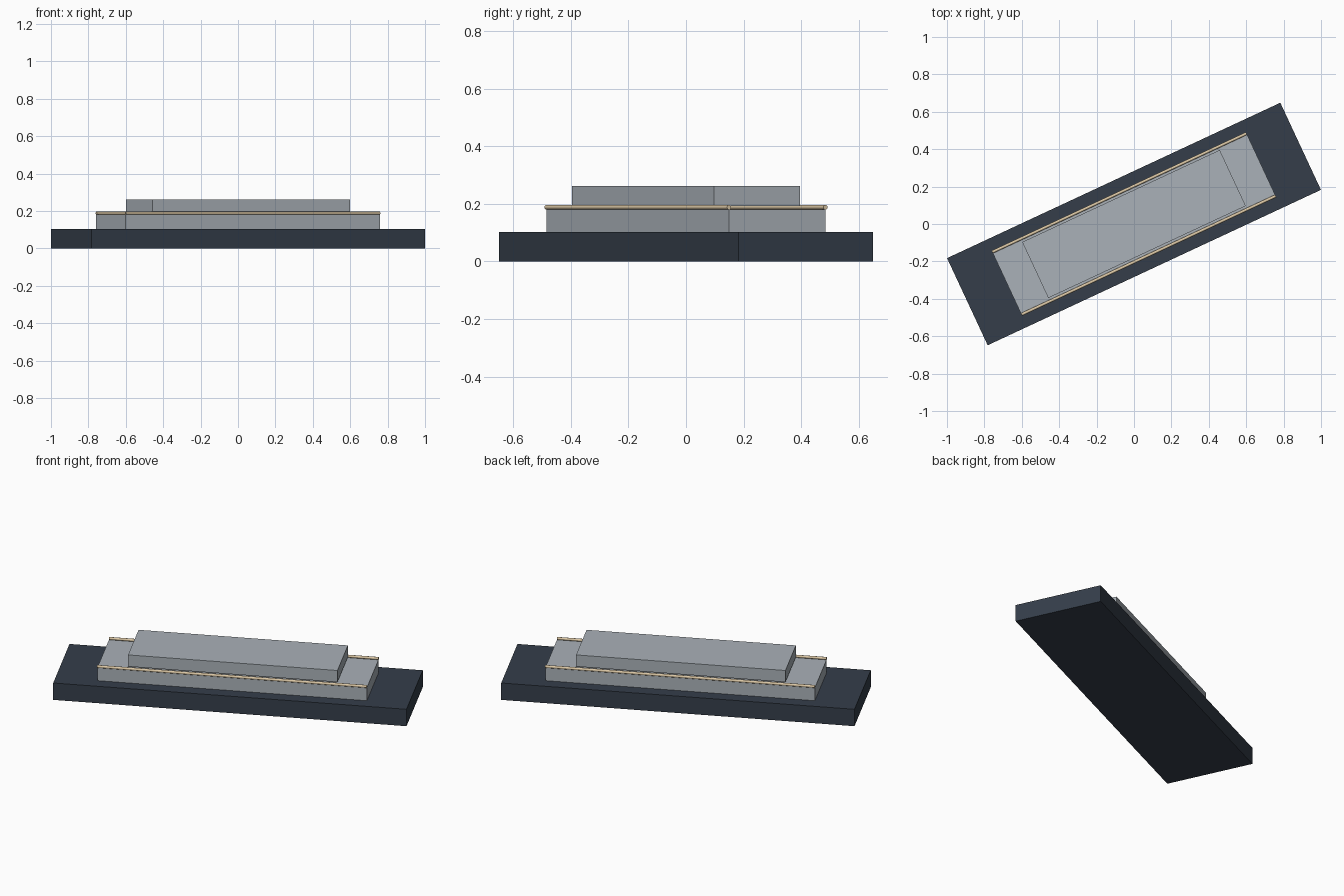
import bpy, math
from mathutils import Matrix

if "Cube" in bpy.data.objects:
    bpy.data.objects.remove(bpy.data.objects["Cube"])

ANGLE = math.radians(25)
TURN = Matrix.Rotation(ANGLE, 4, 'Z')


def material(name, color):
    m = bpy.data.materials.new(name)
    m.diffuse_color = color
    m.use_nodes = True
    m.node_tree.nodes["Principled BSDF"].inputs["Base Color"].default_value = m.diffuse_color
    return m


dark = material("dark_slate", (0.035, 0.048, 0.068, 1))
grey = material("cool_grey", (0.40, 0.44, 0.48, 1))
tan = material("tan", (0.72, 0.58, 0.38, 1))


def block(name, length, width, z0, z1, mat):
    bpy.ops.mesh.primitive_cube_add(size=1)
    o = bpy.context.object
    o.name = name
    o.data.transform(Matrix.Diagonal((length, width, z1 - z0, 1)))
    o.matrix_world = TURN @ Matrix.Translation((0, 0, (z0 + z1) / 2))
    o.data.materials.append(mat)


def rail(name, length, y, z, radius, mat):
    bpy.ops.mesh.primitive_cylinder_add(vertices=12, radius=radius, depth=length)
    o = bpy.context.object
    o.name = name
    o.data.transform(Matrix.Rotation(math.pi / 2, 4, 'Y'))
    o.data.materials.append(mat)
    bpy.ops.object.shade_smooth_by_angle(angle=math.radians(40))
    o.matrix_world = TURN @ Matrix.Translation((0, y, z))


# Stacked slabs, all turned together
block("base_slab", 1.966, 0.514, 0.0, 0.102, dark)
block("middle_slab", 1.50, 0.37, 0.102, 0.181, grey)
block("top_slab", 1.165, 0.33, 0.192, 0.262, grey)

# Thin rails along the long top edges of the middle slab
for side, label in ((-1, "front"), (1, "back")):
    rail(label + "_rail", 1.50, side * 0.1845, 0.188, 0.008, tan)
